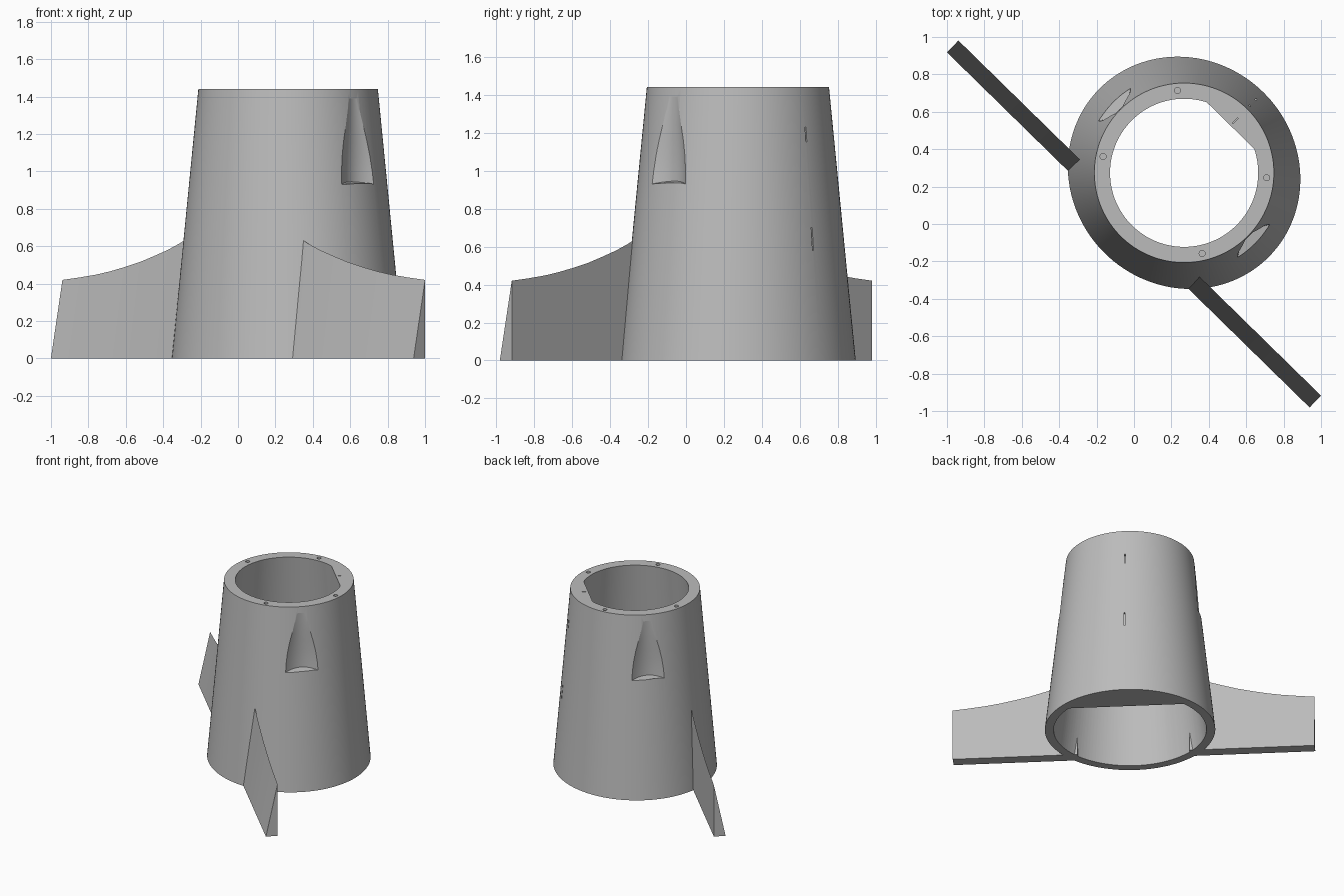
import bpy, bmesh, math
from mathutils import Matrix

if "Cube" in bpy.data.objects:
    bpy.data.objects.remove(bpy.data.objects["Cube"])

TURN = Matrix.Rotation(math.radians(-44.4), 4, 'Z')   # fin line runs diagonally
CY = 0.383                                            # body axis offset from the fin line
H = 1.44
SEG = 128

gray = bpy.data.materials.new("light_gray")
gray.diffuse_color = (0.5, 0.5, 0.5, 1)
gray.use_nodes = True
gray.node_tree.nodes["Principled BSDF"].inputs["Base Color"].default_value = gray.diffuse_color


def make(name, bm):
    bmesh.ops.recalc_face_normals(bm, faces=bm.faces)
    me = bpy.data.meshes.new(name)
    bm.to_mesh(me)
    bm.free()
    ob = bpy.data.objects.new(name, me)
    bpy.context.collection.objects.link(ob)
    me.materials.append(gray)
    ob.matrix_world = TURN
    return ob


def loft(bm, rings):
    """Skin a closed solid through rings of equal point count."""
    rows = [[bm.verts.new(p) for p in r] for r in rings]
    n = len(rows[0])
    for a, b in zip(rows, rows[1:]):
        for i in range(n):
            j = (i + 1) % n
            bm.faces.new((a[i], a[j], b[j], b[i]))
    bm.faces.new(rows[0][::-1])
    bm.faces.new(rows[-1])


def oval(a, b, z):
    return [(a * math.cos(2 * math.pi * i / SEG),
             CY + b * math.sin(2 * math.pi * i / SEG), z) for i in range(SEG)]


def cone(bottom, top, z0, z1):
    """Rings of a tapered oval tube, extended to z0 and z1."""
    rings = []
    for z in (z0, z1):
        k = z / H
        rings.append(oval(bottom[0] + (top - bottom[0]) * k,
                          bottom[1] + (top - bottom[1]) * k, z))
    return rings


def box(bm, x, y, z):
    m = Matrix.LocRotScale(((x[0] + x[1]) / 2, (y[0] + y[1]) / 2, (z[0] + z[1]) / 2), None,
                           (x[1] - x[0], y[1] - y[0], z[1] - z[0]))
    bmesh.ops.create_cube(bm, size=1, matrix=m)


cutters = []

# Tapered body, circular at the top and slightly oval at the base
bm = bmesh.new()
loft(bm, cone((0.638, 0.604), 0.48, 0, H))
body = make("body", bm)

# Bore with one flat wall
bm = bmesh.new()
loft(bm, cone((0.572, 0.538), 0.396, -0.05, H + 0.05))
cut = bmesh.ops.bisect_plane(bm, geom=bm.verts[:] + bm.edges[:] + bm.faces[:],
                             plane_co=(0, CY + 0.354, 0), plane_no=(0, 1, 0), clear_outer=True)
bmesh.ops.holes_fill(bm, edges=[e for e in bm.edges if e.is_boundary], sides=0)
cutters.append(make("bore_cutter", bm))

# Screw holes in the top rim
bm = bmesh.new()
for ang in (49, 123, -49, -123):
    a = math.radians(90 + ang)
    m = Matrix.Translation((0.442 * math.cos(a), CY + 0.442 * math.sin(a), H))
    bmesh.ops.create_cone(bm, cap_ends=True, segments=16, radius1=0.016, radius2=0.016,
                          depth=0.2, matrix=m)
cutters.append(make("screw_hole_cutter", bm))

# Narrow slits on the flat-walled side
bm = bmesh.new()
box(bm, (-0.003, 0.003), (CY + 0.37, CY + 0.41), (1.38, 1.5))
box(bm, (-0.004, 0.004), (CY + 0.47, CY + 0.7), (1.15, 1.23))
box(bm, (-0.004, 0.004), (CY + 0.52, CY + 0.7), (0.58, 0.70))
cutters.append(make("slit_cutter", bm))

# Flush air intakes: (height, half width, depth), hollow deepens downwards
INTAKE = [(0.93, 0.123, 0.045), (1.0, 0.118, 0.040), (1.08, 0.107, 0.033), (1.16, 0.090, 0.025),
          (1.24, 0.068, 0.017), (1.32, 0.047, 0.009), (1.39, 0.032, 0.002)]
bm = bmesh.new()
for side in (1, -1):
    rings = []
    for k, (z, w, d) in enumerate(INTAKE):
        rad = 0.638 + (0.48 - 0.638) * z / H
        edge = math.sqrt(rad * rad - w * w)
        ring = [(side * (edge + 0.1), CY + w, z), (side * (edge + 0.1), CY - w, z)]
        for i in range(-6, 7):
            f = i / 6
            sink = 1 - f * f
            lip = 0.015 * sink if k == 0 else 0
            ring.append((side * (edge - d * sink), CY + f * w, z + lip))
        rings.append(ring)
    loft(bm, rings)
cutters.append(make("intake_cutter", bm))

for c in cutters:
    mod = body.modifiers.new(c.name, 'BOOLEAN')
    mod.operation = 'DIFFERENCE'
    mod.solver = 'EXACT'
    mod.object = c

# Bake the cuts, then drop the cutters
bpy.context.view_layer.update()
done = bpy.data.meshes.new_from_object(body.evaluated_get(bpy.context.evaluated_depsgraph_get()))
body.modifiers.clear()
body.data = done
done.materials.clear()
done.materials.append(gray)
for p in done.polygons:
    p.material_index = 0
for c in cutters:
    bpy.data.objects.remove(c)
bpy.context.view_layer.objects.active = body
body.select_set(True)
bpy.ops.object.shade_smooth_by_angle(angle=math.radians(25))

# Wedge fins: wide at the base, knife edge on top along a sweeping curve
TOP = [(0.42, 0.645), (0.475, 0.617), (0.57, 0.58), (0.67, 0.548), (0.78, 0.515), (0.895, 0.488),
       (1.0, 0.466), (1.107, 0.448), (1.23, 0.433), (1.357, 0.42)]
for name, side in (("right_fin", 1), ("left_fin", -1)):
    bm = bmesh.new()
    loft(bm, [[(side * s, -0.044, 0), (side * s, 0.044, 0), (side * s, 0.044, z)]
              for s, z in TOP])
    make(name, bm)
